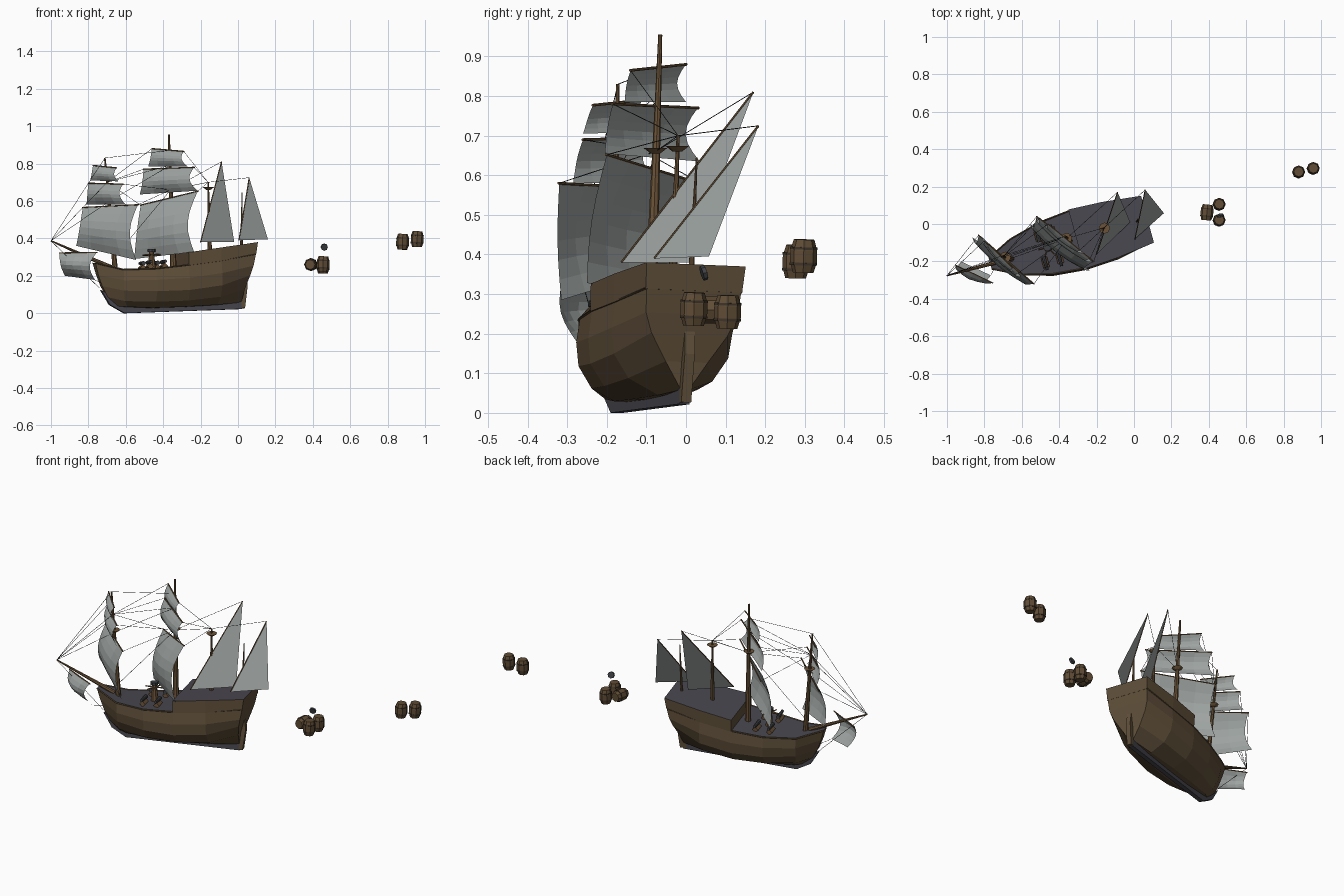
import bpy, bmesh, math
from mathutils import Vector as V, Matrix as Mx

if "Cube" in bpy.data.objects:
    bpy.data.objects.remove(bpy.data.objects["Cube"])

def material(name, r, g, b):
    m = bpy.data.materials.new(name)
    m.diffuse_color = (r, g, b, 1)
    m.use_nodes = True
    m.node_tree.nodes["Principled BSDF"].inputs["Base Color"].default_value = m.diffuse_color
    return m

WOOD = material("hull_wood", .118, .080, .042)
SPAR = material("spar_wood", .15, .088, .04)
SAIL = material("sail_cloth", .34, .37, .36)
DECK = material("slate_deck", .066, .063, .078)
ROPE = material("dark_rope", .03, .03, .03)
CASK = material("barrel_wood", .118, .074, .036)
HOOP = material("hoop_brown", .05, .036, .024)
IRON = material("iron", .05, .052, .058)

# ship frame: s runs from stern to bow, slightly yawed, pitched and rolled
M = (Mx.Translation((.076, .011, 0)) @ Mx.Rotation(math.radians(15.5), 4, 'Z')
     @ Mx.Rotation(math.radians(-1.8), 4, 'Y') @ Mx.Rotation(math.radians(-2.3), 4, 'X'))

def L(s, y, z):
    return M @ V((-s, y, z))

def finish(name, bm, *mats):
    bmesh.ops.recalc_face_normals(bm, faces=bm.faces)
    me = bpy.data.meshes.new(name)
    bm.to_mesh(me)
    bm.free()
    ob = bpy.data.objects.new(name, me)
    for m in mats:
        me.materials.append(m)
    bpy.context.collection.objects.link(ob)
    return ob

def add_rod(bm, a, b, r1, r2, n):
    a, b = V(a), V(b)
    d = b - a
    mat = Mx.Translation((a + b) / 2) @ d.to_track_quat('Z', 'Y').to_matrix().to_4x4()
    bmesh.ops.create_cone(bm, cap_ends=True, segments=n, radius1=r1, radius2=r2,
                          depth=d.length, matrix=mat)

def rods(name, segs, mat, r1, r2=None, n=8):
    bm = bmesh.new()
    for a, b in segs:
        add_rod(bm, a, b, r1, r1 if r2 is None else r2, n)
    return finish(name, bm, mat)

def loft(name, halves):
    """Mirrored stations of (s, half width, z), top to bottom; the closing top is deck."""
    bm = bmesh.new()
    rings = []
    for h in halves:
        pts = [L(s, -w, z) for s, w, z in h] + [L(s, w, z) for s, w, z in reversed(h)]
        rings.append([bm.verts.new(p) for p in pts])
    n = len(rings[0])
    for a, b in zip(rings, rings[1:]):
        for i in range(n):
            j = (i + 1) % n
            f = bm.faces.new((a[i], a[j], b[j], b[i]))
            f.material_index = 1 if i == n - 1 else 0
    for r in (rings[0], rings[-1]):
        for i in range(n // 2 - 1):
            bm.faces.new((r[i], r[i + 1], r[n - 2 - i], r[n - 1 - i]))
    return finish(name, bm, WOOD, DECK)

def plate(name, outline, t, mat):
    bm = bmesh.new()
    a = [bm.verts.new(L(s, -t, z)) for s, z in outline]
    b = [bm.verts.new(L(s, t, z)) for s, z in outline]
    bm.faces.new(a)
    bm.faces.new(b)
    for i in range(len(a)):
        j = (i + 1) % len(a)
        bm.faces.new((a[i], a[j], b[j], b[i]))
    return finish(name, bm, mat)

# hull, stern to bow
hull = [
    [(0, .124, .312), (.015, .12, .25), (.03, .10, .2), (.05, .055, .13), (.06, .01, .06)],
    [(.2, .150, .283), (.2, .159, .215), (.2, .150, .15), (.2, .11, .09), (.2, .03, .05)],
    [(.384, .160, .265), (.384, .167, .195), (.384, .160, .13), (.384, .122, .075), (.384, .045, .045)],
    [(.56, .142, .251), (.56, .150, .19), (.56, .142, .13), (.56, .106, .075), (.56, .045, .045)],
    [(.73, .098, .253), (.73, .10, .195), (.73, .088, .14), (.72, .062, .085), (.70, .03, .055)],
    [(.865, .03, .295), (.85, .022, .23), (.83, .018, .17), (.80, .013, .11), (.75, .008, .06)]]
loft("hull", hull)
# raised quarterdeck
loft("quarterdeck", [[(-.012, .13, .375), (0, .126, .309)],
                     [(.2, .155, .352), (.2, .154, .28)],
                     [(.384, .165, .332), (.384, .164, .262)]])
# rail along the sheer line
segs = []
for a, b in zip(hull, hull[1:]):
    for sd in (-1, 1):
        p, q = a[0], b[0]
        segs.append((L(p[0], sd * p[1], p[2]), L(q[0], sd * q[1], q[2])))
rods("sheer_rail", segs, WOOD, .004, n=4)
plate("keel", [(.06, .024), (.71, .022), (.79, .07), (.835, .15), (.74, .09), (.06, .08)], .013, DECK)
plate("rudder", [(.08, .028), (.042, .028), (.022, .15), (.03, .225), (.06, .225)], .013, WOOD)

# masts, bowsprit and lookout platforms
masts = {"main_mast": ((-.345, -.09, .24), (-.37, -.065, .955), .017),
         "fore_mast": ((-.655, -.187, .22), (-.712, -.172, .83), .015),
         "mizzen_mast": ((-.15, -.035, .30), (-.16, -.02, .70), .013),
         "aft_mast": ((.018, .012, .33), (.022, .027, .645), .008),
         "bowsprit": ((-.68, -.19, .245), (-1, -.276, .387), .013)}
for nm, (a, b, r) in masts.items():
    rods(nm, [(a, b)], SPAR, r, r * .3)
for nm, c in (("main", (-.36, -.077, .655)), ("mizzen", (-.158, -.022, .66)), ("fore", (-.688, -.178, .60))):
    c = V(c)
    rods(nm + "_lookout", [(c, c + V((0, 0, .014)))], SPAR, .012, .03)

# square sails: port top, starboard top, starboard bottom, port bottom, belly
sails = {
    "main_course": ((-.215, -.20, .652), (-.52, .04, .578), (-.555, .0, .29), (-.235, -.25, .328), .05),
    "main_topsail": ((-.235, -.185, .78), (-.505, .03, .77), (-.525, .035, .635), (-.217, -.205, .655), .032),
    "main_topgallant": ((-.29, -.14, .865), (-.46, 0, .88), (-.48, 0, .785), (-.27, -.155, .785), .022),
    "fore_course": ((-.535, -.32, .58), (-.83, -.06, .565), (-.865, -.07, .36), (-.545, -.315, .285), .04),
    "fore_topsail": ((-.615, -.26, .69), (-.80, -.09, .695), (-.81, -.07, .582), (-.60, -.285, .58), .028),
    "fore_topgallant": ((-.65, -.235, .777), (-.775, -.11, .79), (-.79, -.1, .71), (-.64, -.26, .705), .018),
    "spritsail": ((-.755, -.315, .325), (-.955, -.22, .322), (-.925, -.20, .20), (-.765, -.275, .178), .045)}
for nm, (a, b, c, d, belly) in sails.items():
    a, b, c, d = map(V, (a, b, c, d))
    out = V((-.62, -.78, 0)) * belly
    bm = bmesh.new()
    N, K = 6, 4
    g = []
    for i in range(N + 1):
        t = i / N
        w = math.sin(math.pi * t)
        pinch = 1 - .13 * w
        g.append([bm.verts.new(a.lerp(d, t).lerp(b.lerp(c, t), .5 + (k / K - .5) * pinch)
                  + out * w * (.75 + .45 * math.sin(math.pi * k / K)))
                  for k in range(K + 1)])
    for i in range(N):
        for k in range(K):
            bm.faces.new((g[i][k], g[i][k + 1], g[i + 1][k + 1], g[i + 1][k]))
    finish(nm, bm, SAIL)
    e = (b - a) * .01
    rods(nm + "_yard", [(a - e, b + e)], SPAR, .0035, n=6)

# lateen sails with slanted yards
for nm, pts in (("mizzen_lateen", ((-.088, .17, .81), (-.2, -.163, .38), (-.02, .01, .38))),
                ("aft_lateen", ((.06, .183, .725), (.005, -.08, .39), (.16, .058, .395)))):
    bm = bmesh.new()
    bm.faces.new([bm.verts.new(p) for p in pts])
    finish(nm, bm, SAIL)
    rods(nm + "_yard", [(pts[0], pts[1])], SPAR, .003, n=6)

# rigging lines
tips = {k: V(m[1]) for k, m in masts.items()}
mt, ft, zt, bt, at = (tips[k] for k in ("main_mast", "fore_mast", "mizzen_mast", "bowsprit", "aft_mast"))
fl, ml = V((-.70, -.176, .70)), V((-.364, -.07, .79))
mlow, flow = V((-.36, -.077, .66)), V((-.685, -.18, .6))
lines = [(ft, bt), (fl, bt), (flow, bt), (V((-.37, -.067, .87)), ft), (ml, fl), (ml, flow),
         (mlow, V((-.66, -.185, .3))), (zt, mlow), (bt, L(.84, 0, .16)),
         (V(sails["spritsail"][3]), L(.83, 0, .19)), (V((-.088, .17, .81)), mlow), (V((.06, .183, .725)), zt)]
for nm in ("main_course", "main_topsail", "main_topgallant"):
    lines += [(sails[nm][0], zt), (sails[nm][1], fl)]
for nm in ("fore_course", "fore_topsail"):
    lines += [(sails[nm][0], mlow), (sails[nm][1], bt)]
rods("rigging", lines, ROPE, .0011, n=4)

# cannons and capstan on the waist deck
for sd in (-1, 1):
    for s in (.50, .58):
        rods("cannon", [(L(s, sd * .04, .287), L(s, sd * .115, .29))], IRON, .012, .008)
        rods("cannon_carriage", [(L(s, sd * .045, .264), L(s, sd * .1, .264))], SPAR, .017, n=4)
rods("capstan", [(L(.545, 0, .24), L(.545, 0, .345))], SPAR, .022, .013)
rods("capstan_bars", [(L(.545 - .05 * math.cos(a), -.05 * math.sin(a), .33),
                       L(.545 + .05 * math.cos(a), .05 * math.sin(a), .33))
                      for a in (0, math.pi / 3, 2 * math.pi / 3)], SPAR, .004, n=4)
rods("capstan_head", [(L(.545, 0, .345), L(.545, 0, .36))], IRON, .022)

# barrels: eight-sided with hoops
def barrel(c, axis):
    c, ax = V(c), V(axis).normalized()
    prof = [(-.042, .026), (-.015, .034), (.015, .034), (.042, .026)]
    bm = bmesh.new()
    for (z0, r0), (z1, r1) in zip(prof, prof[1:]):
        add_rod(bm, c + ax * z0, c + ax * z1, r0, r1, 8)
    finish("barrel", bm, CASK)
    rods("barrel_hoops", [(c + ax * (z - .003), c + ax * (z + .003)) for z in (-.02, .02)], HOOP, .0345)

UP = (.03, .03, 1)
for c, ax in (((.455, .02, .262), UP), ((.455, .105, .255), UP), ((.39, .062, .26), (.1, 1, 0)),
              ((.88, .278, .382), UP), ((.958, .297, .396), UP)):
    barrel(c, ax)
# loose floating lid
rods("barrel_lid", [((.462, .040, .352), (.460, .050, .355))], IRON, .019)
